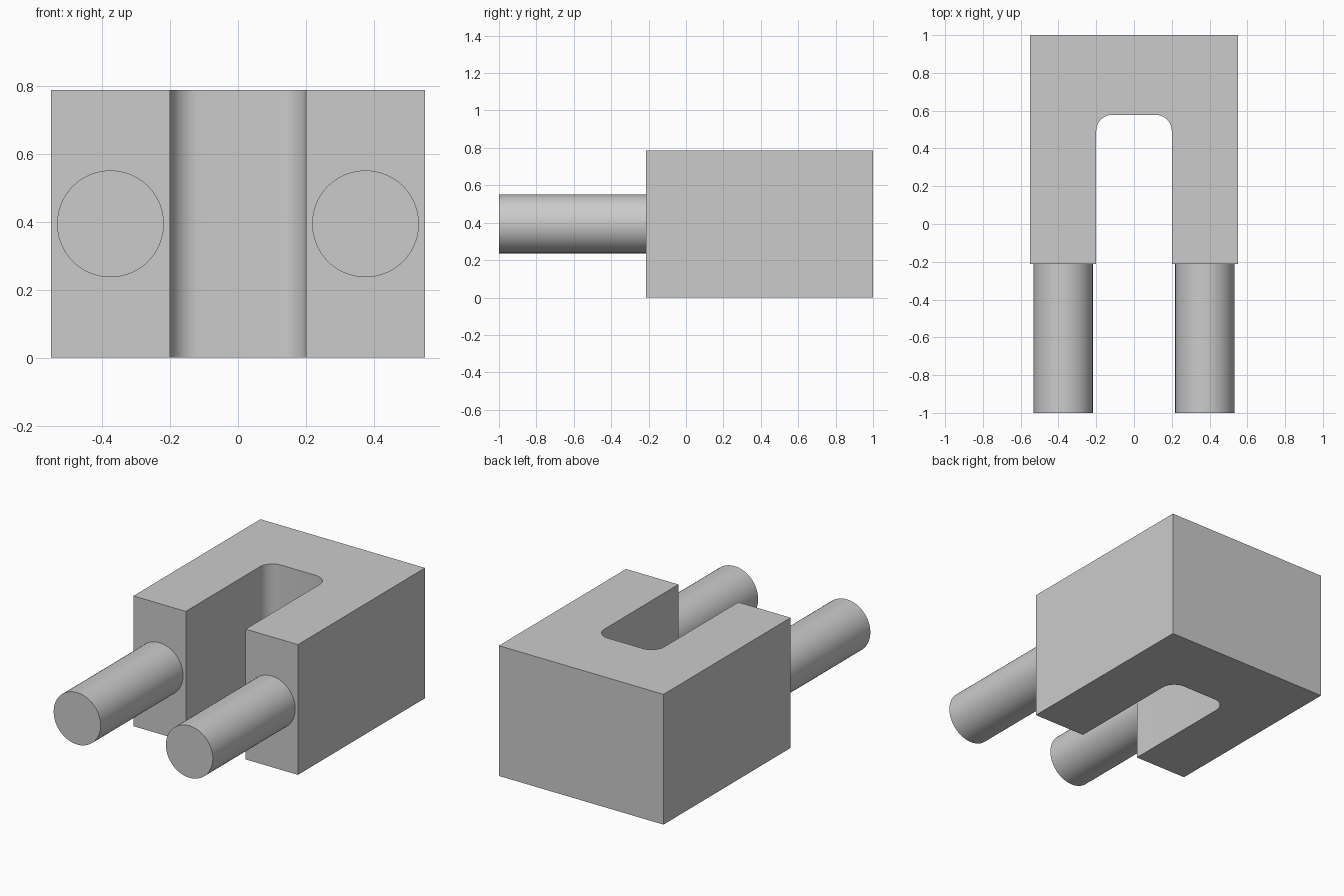
import bpy
import bmesh
from math import radians, sin, cos, pi

cube = bpy.data.objects.get("Cube")
if cube:
    bpy.data.objects.remove(cube, do_unlink=True)

HALF_WIDTH, HEIGHT = 0.55, 0.787
FRONT, BACK = -0.213, 1.0
SLOT, SLOT_END, FILLET = 0.2, 0.578, 0.085
PIN_X, PIN_RADIUS, PIN_TIP = 0.375, 0.157, -1.0

grey = bpy.data.materials.new("plain_grey")
grey.use_nodes = True
colour = (0.6, 0.6, 0.6, 1)
grey.diffuse_color = colour
grey.node_tree.nodes["Principled BSDF"].inputs["Base Color"].default_value = colour


def finish(obj):
    obj.data.materials.append(grey)
    bpy.ops.object.select_all(action='DESELECT')
    obj.select_set(True)
    bpy.context.view_layer.objects.active = obj
    bpy.ops.object.shade_smooth_by_angle(angle=radians(30))


# U-shaped body: half outline from the slot's end round to the back, then mirrored
steps = 10
arc = [(SLOT - FILLET + FILLET * sin(a), SLOT_END - FILLET + FILLET * cos(a))
       for a in (pi / 2 * i / steps for i in range(steps + 1))]
half = arc + [(SLOT, FRONT), (HALF_WIDTH, FRONT), (HALF_WIDTH, BACK)]
outline = half + [(-x, y) for x, y in reversed(half)]

bm = bmesh.new()
base = bm.faces.new([bm.verts.new((x, y, 0)) for x, y in outline])
extruded = bmesh.ops.extrude_face_region(bm, geom=[base], use_keep_orig=True)
top = [v for v in extruded["geom"] if isinstance(v, bmesh.types.BMVert)]
bmesh.ops.translate(bm, verts=top, vec=(0, 0, HEIGHT))
bmesh.ops.recalc_face_normals(bm, faces=bm.faces)
mesh = bpy.data.meshes.new("slotted_body")
bm.to_mesh(mesh)
bm.free()
body = bpy.data.objects.new("slotted_body", mesh)
bpy.context.collection.objects.link(body)
finish(body)

# Round pins on the front of each arm
for name, side in (("left_pin", 1), ("right_pin", -1)):
    bpy.ops.mesh.primitive_cylinder_add(
        vertices=64, radius=PIN_RADIUS, depth=FRONT - PIN_TIP,
        location=(side * PIN_X, (FRONT + PIN_TIP) / 2, HEIGHT / 2),
        rotation=(radians(90), 0, 0))
    pin = bpy.context.object
    pin.name = name
    finish(pin)
